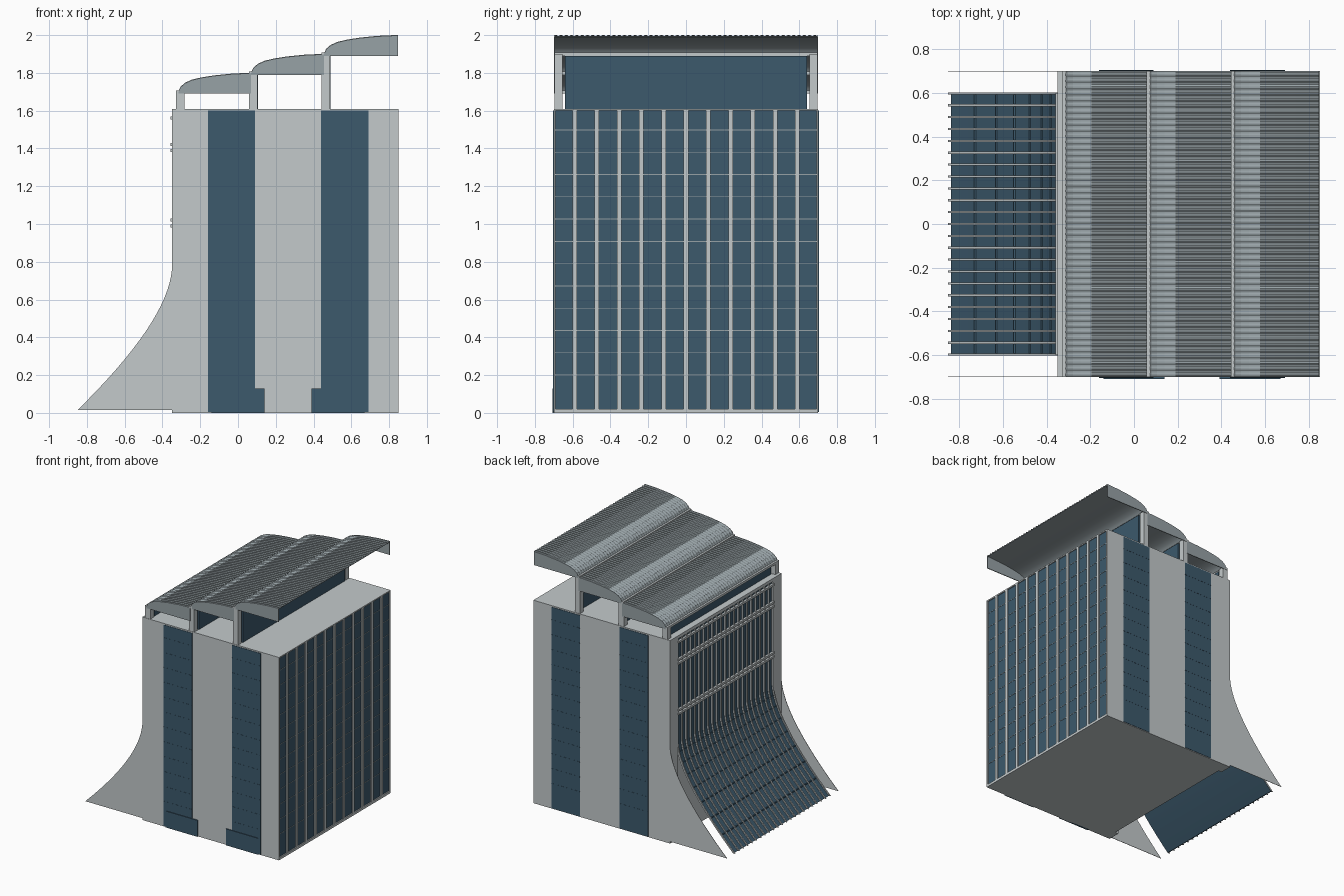
import bpy, bmesh, math

if "Cube" in bpy.data.objects:
    bpy.data.objects.remove(bpy.data.objects["Cube"])

def mat(name, col):
    m = bpy.data.materials.new(name)
    m.diffuse_color = (*col, 1)
    m.use_nodes = True
    m.node_tree.nodes["Principled BSDF"].inputs["Base Color"].default_value = m.diffuse_color
    return m

PALE = mat("pale_stone", (0.55, 0.59, 0.60))
GLASS = mat("blue_glass", (0.045, 0.10, 0.15))
METAL = mat("roof_metal", (0.31, 0.36, 0.38))

def finish(bm, name, m, smooth=False):
    bmesh.ops.recalc_face_normals(bm, faces=bm.faces)
    me = bpy.data.meshes.new(name)
    bm.to_mesh(me)
    bm.free()
    ob = bpy.data.objects.new(name, me)
    bpy.context.collection.objects.link(ob)
    me.materials.append(m)
    if smooth:
        bpy.ops.object.select_all(action='DESELECT')
        ob.select_set(True)
        bpy.context.view_layer.objects.active = ob
        bpy.ops.object.shade_smooth_by_angle(angle=math.radians(30))
    return ob

def boxes(name, m, items):
    """Each item: x0, x1, y0, y1, z0, z1."""
    bm = bmesh.new()
    for x0, x1, y0, y1, z0, z1 in items:
        vs = bmesh.ops.create_cube(bm, size=1)['verts']
        for v in vs:
            v.co = (x0 + (v.co.x + .5) * (x1 - x0),
                    y0 + (v.co.y + .5) * (y1 - y0),
                    z0 + (v.co.z + .5) * (z1 - z0))
    return finish(bm, name, m)

def prisms(name, m, outer, inner, spans, smooth=False):
    """Band between two xz lines, extruded over each y span."""
    bm = bmesh.new()
    n = len(outer)
    for y0, y1 in spans:
        g = [[bm.verts.new((x, y, z)) for x, z in line]
             for line, y in ((outer, y0), (inner, y0), (inner, y1), (outer, y1))]
        for k in range(4):
            a, b = g[k], g[(k + 1) % 4]
            for i in range(n - 1):
                bm.faces.new((a[i], a[i + 1], b[i + 1], b[i]))
        for i in (0, n - 1):
            bm.faces.new([r[i] for r in g])
    return finish(bm, name, m, smooth)

# main block, roof deck and piers on the curved side
boxes("main_block", PALE, [(-0.32, 0.84, -0.7, 0.7, 0, 1.61)])
boxes("end_piers", PALE, [(-0.35, -0.32, s * .65 - .05, s * .65 + .05, 0, 1.61) for s in (-1, 1)])
boxes("left_cornice", PALE, [(-0.35, -0.31, -0.6, 0.6, 1.585, 1.61)])

# tall glass strips on front and back
strips = [(-0.16, 0.09), (0.44, 0.69)]
boxes("side_glass_strips", GLASS,
      [(a, b, s * .701 - .002, s * .701 + .002, 0.005, 1.60) for a, b in strips for s in (-1, 1)])
boxes("side_glass_joints", GLASS,
      [(a, b, s * .702 - .002, s * .702 + .002, z - .002, z + .002) for a, b in strips
       for s in (-1, 1) for z in [0.2 + .118 * k for k in range(12)]])
boxes("entrances", GLASS, [(a, a + .28, -0.708, -0.69, 0, 0.13) for a in (-0.14, 0.39)])

# right curtain wall: glass, frame, mullions, transoms
boxes("right_glass", GLASS, [(0.838, 0.842, -0.69, 0.69, 0.02, 1.60)])
boxes("right_frame", PALE,
      [(0.84, 0.85, s * .695 - .005, s * .695 + .005, 0, 1.61) for s in (-1, 1)]
      + [(0.84, 0.85, -0.69, 0.69, 0, 0.02), (0.84, 0.85, -0.69, 0.69, 1.60, 1.61)]
      + [(0.84, 0.85, k * .118 - .012, k * .118 + .012, 0.02, 1.60) for k in range(-5, 6)])
boxes("right_transoms", METAL,
      [(0.84, 0.844, -0.69, 0.69, z - .002, z + .002) for z in [0.2 + .118 * k for k in range(12)]])

# flared left side: curve from the foot to the vertical wall
def bez(t, p, c, q):
    return tuple((1 - t) ** 2 * a + 2 * t * (1 - t) * b + t * t * d for a, b, d in zip(p, c, q))

flare = [bez(i / 16, (-0.85, 0.015), (-0.375, 0.48), (-0.35, 0.757)) for i in range(17)]
wall = flare + [(-0.35, 1.585)]

def shifted(line, d):
    return [(x + d, z) for x, z in line]

prisms("flare_glass", GLASS, shifted(wall, .012), shifted(wall, .018), [(-0.6, 0.6)], True)
prisms("flare_ribs", PALE, wall, shifted(wall, .016),
       [(k * .0543 - .005, k * .0543 + .005) for k in range(-11, 12)], True)
prisms("flare_side_fins", PALE, flare, [(-0.34, z) for x, z in flare],
       [(-0.7, -0.697), (0.697, 0.7)])
boxes("flare_rails", PALE, [(-0.358, -0.34, -0.6, 0.6, z - .008, z + .008)
                            for z in (0.99, 1.02, 1.39, 1.42, 1.56)])
# thin cross joints in the sloping glass
joints = []
for x, z in flare[2:-1:2]:
    joints.append((x + .007, x + .015, -0.6, 0.6, z - .003, z + .003))
boxes("flare_joints", GLASS, joints)

# three stepped canopies: corrugated shell, end fascias, posts, beam, glass wall
arc = [(0, .01), (.012, .035), (.035, .055), (.07, .071), (.12, .083),
       (.19, .094), (.28, .103), (.385, .108)]
for n in range(3):
    x0, z0 = -0.315 + .385 * n, 1.69 + .1 * n
    line = [(x0 + u * (1.015 if n == 2 else 1), z0 + w) for u, w in arc]
    bm = bmesh.new()
    rows = 200
    top, bot = [], []
    for j in range(rows + 1):
        y = -0.7 + 1.4 * j / rows
        h = .003 if j % 4 in (1, 2) else -.002
        top.append([bm.verts.new((x, y, z + h)) for x, z in line])
    for j in range(rows):
        for i in range(len(line) - 1):
            bm.faces.new((top[j][i], top[j][i + 1], top[j + 1][i + 1], top[j + 1][i]))
    finish(bm, f"canopy_roof_{n + 1}", METAL)
    low = [(x, z - .008) for x, z in line]
    prisms(f"canopy_soffit_{n + 1}", METAL, [(x, z - .003) for x, z in line], low,
           [(-0.695, 0.695)], True)
    prisms(f"canopy_fascias_{n + 1}", METAL, line, [(x, z0) for x, z in line],
           [(-0.7, -0.694), (0.694, 0.7)])
    px = x0 - .012
    boxes(f"canopy_posts_{n + 1}", PALE,
          [(px, px + .045, s * .675 - .022, s * .675 + .022, 1.61, z0 + .01) for s in (-1, 1)]
          + [(px, px + .03, -0.7, 0.7, z0, z0 + .018)])
    if n:
        boxes(f"canopy_glass_{n + 1}", GLASS, [(px + .035, px + .048, -0.64, 0.64, 1.61, z0)])
    else:
        boxes("canopy_glass_1", GLASS, [(px + .03, px + .04, -0.64, 0.64, 1.61, z0)])
